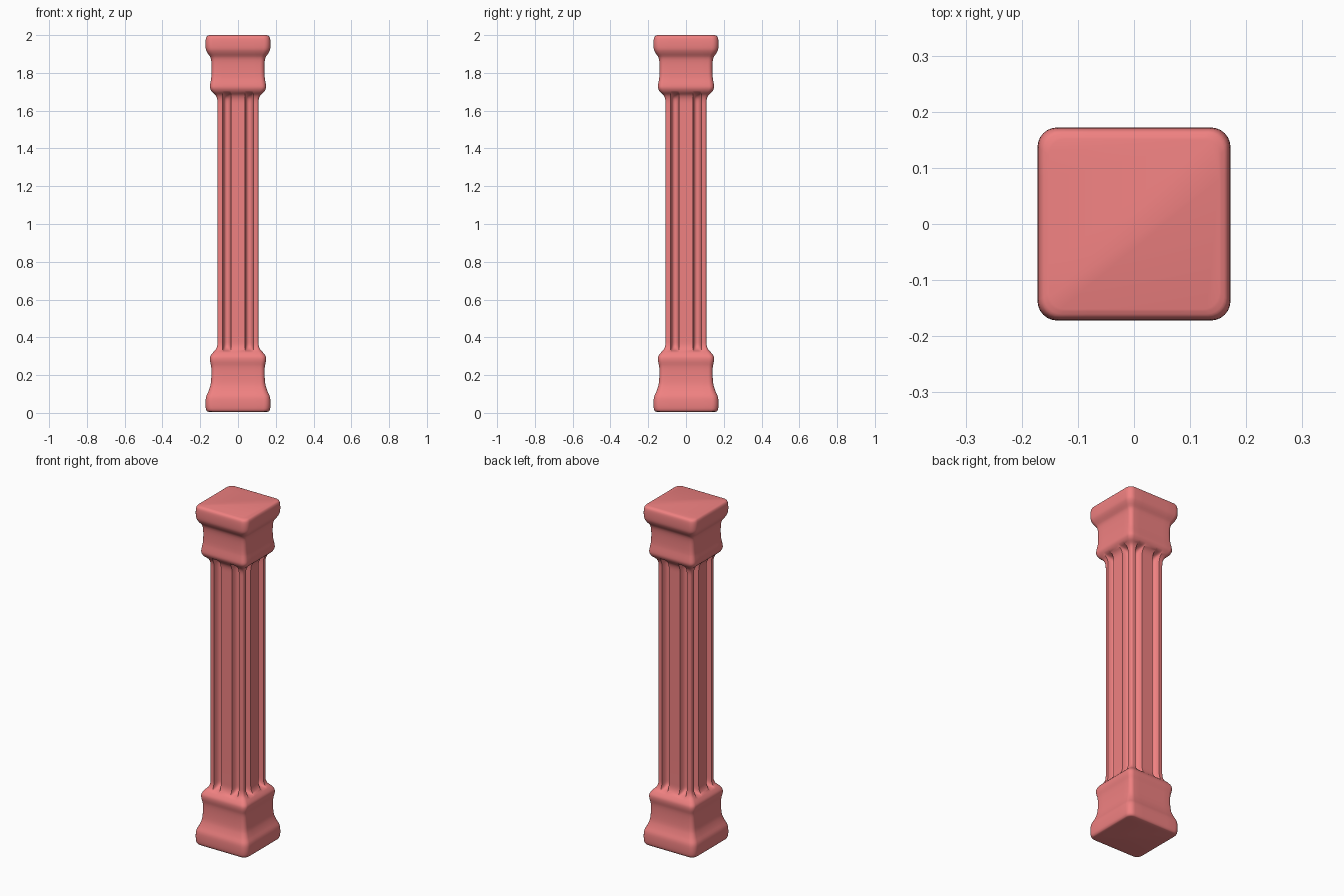
import bpy, bmesh, math
from mathutils import Vector

if "Cube" in bpy.data.objects:
    bpy.data.objects.remove(bpy.data.objects["Cube"])

# Half-width, height, corner radius from foot to top
PROFILE = [
    (0.150, 0.005, 0.030), (0.163, 0.008, 0.032), (0.170, 0.020, 0.035),
    (0.172, 0.050, 0.035), (0.169, 0.085, 0.034), (0.156, 0.115, 0.030),
    (0.145, 0.150, 0.026), (0.141, 0.200, 0.024), (0.142, 0.245, 0.024),
    (0.148, 0.275, 0.026), (0.147, 0.298, 0.026), (0.134, 0.318, 0.022),
    (0.118, 0.335, 0.016), (0.110, 0.355, 0.012), (0.108, 0.380, 0.011),
    (0.108, 1.000, 0.011), (0.108, 1.630, 0.011), (0.110, 1.660, 0.012),
    (0.119, 1.682, 0.016), (0.138, 1.700, 0.022), (0.148, 1.720, 0.026),
    (0.147, 1.742, 0.026), (0.141, 1.780, 0.024), (0.140, 1.840, 0.024),
    (0.145, 1.880, 0.026), (0.161, 1.905, 0.031), (0.170, 1.925, 0.035),
    (0.172, 1.955, 0.035), (0.170, 1.983, 0.035), (0.164, 1.995, 0.032),
    (0.152, 2.000, 0.030),
]
FLUTE_IN, FLUTE_OUT, FLUTE_DEPTH = 0.036, 0.081, 0.032
FLUTE_LOW, FLUTE_HIGH, FLUTE_END = 0.325, 1.695, 0.035


def refine(points, steps=3):
    """Smooth the profile with a Catmull-Rom curve."""
    pts = [Vector(p) for p in points]
    out = []
    for i in range(len(pts) - 1):
        p0, p1, p2 = pts[max(i - 1, 0)], pts[i], pts[i + 1]
        p3 = pts[min(i + 2, len(pts) - 1)]
        straight = abs(p2.y - p1.y) > 0.3
        for k in range(steps):
            t = k / steps
            if straight:
                out.append(p1.lerp(p2, t))
            else:
                m1 = (p2 - p0) * 0.5 * min(1, (p2.y - p1.y) * 2 / (p2.y - p0.y))
                m2 = (p3 - p1) * 0.5 * min(1, (p2.y - p1.y) * 2 / (p3.y - p1.y))
                out.append((2*t**3 - 3*t*t + 1) * p1 + (t**3 - 2*t*t + t) * m1
                           + (3*t*t - 2*t**3) * p2 + (t**3 - t*t) * m2)
    return out + [pts[-1]]


def flute_depth(z):
    """Depth of the flutes, with rounded ends."""
    d = min(z - FLUTE_LOW, FLUTE_HIGH - z) / FLUTE_END
    d = max(0.0, min(1.0, d))
    return FLUTE_DEPTH * math.sqrt(1 - (1 - d) ** 2)


def ring(h, z, r):
    """Rounded square with two flutes on each side."""
    depth = flute_depth(z)
    half = []
    n = 10
    for i in range(n + 1):
        t = i / n
        u = FLUTE_IN + (FLUTE_OUT - FLUTE_IN) * (0.5 - 0.5 * math.cos(math.pi * t))
        s = abs(math.cos(math.pi * t))
        half.append((u, -h + depth * (1 - s ** 3)))
    side = [(-u, v) for u, v in reversed(half)] + [(0, -h)] + half
    for i in range(7):
        a = -math.pi / 2 + i * math.pi / 12
        side.append((h - r + r * math.cos(a), -h + r + r * math.sin(a)))
    pts = []
    for q in range(4):
        c, s = ((1, 0), (0, 1), (-1, 0), (0, -1))[q]
        pts += [(x * c - y * s, x * s + y * c, z) for x, y in side]
    return pts


# Whole pillar as one loft: foot, fluted shaft and capital
bm = bmesh.new()
rings = [[bm.verts.new(p) for p in ring(*row)] for row in refine(PROFILE)]
for low, high in zip(rings, rings[1:]):
    for i in range(len(low)):
        j = (i + 1) % len(low)
        bm.faces.new((low[i], low[j], high[j], high[i]))
bm.faces.new(list(reversed(rings[0])))
bm.faces.new(rings[-1])
mesh = bpy.data.meshes.new("fluted_pillar")
bm.to_mesh(mesh)
bm.free()
pillar = bpy.data.objects.new("fluted_pillar", mesh)
bpy.context.collection.objects.link(pillar)

# Coral colour
mat = bpy.data.materials.new("coral")
mat.diffuse_color = (0.87, 0.22, 0.22, 1)
mat.use_nodes = True
mat.node_tree.nodes["Principled BSDF"].inputs["Base Color"].default_value = mat.diffuse_color
mesh.materials.append(mat)

bpy.context.view_layer.objects.active = pillar
pillar.select_set(True)
bpy.ops.object.shade_smooth_by_angle(angle=math.radians(45))
